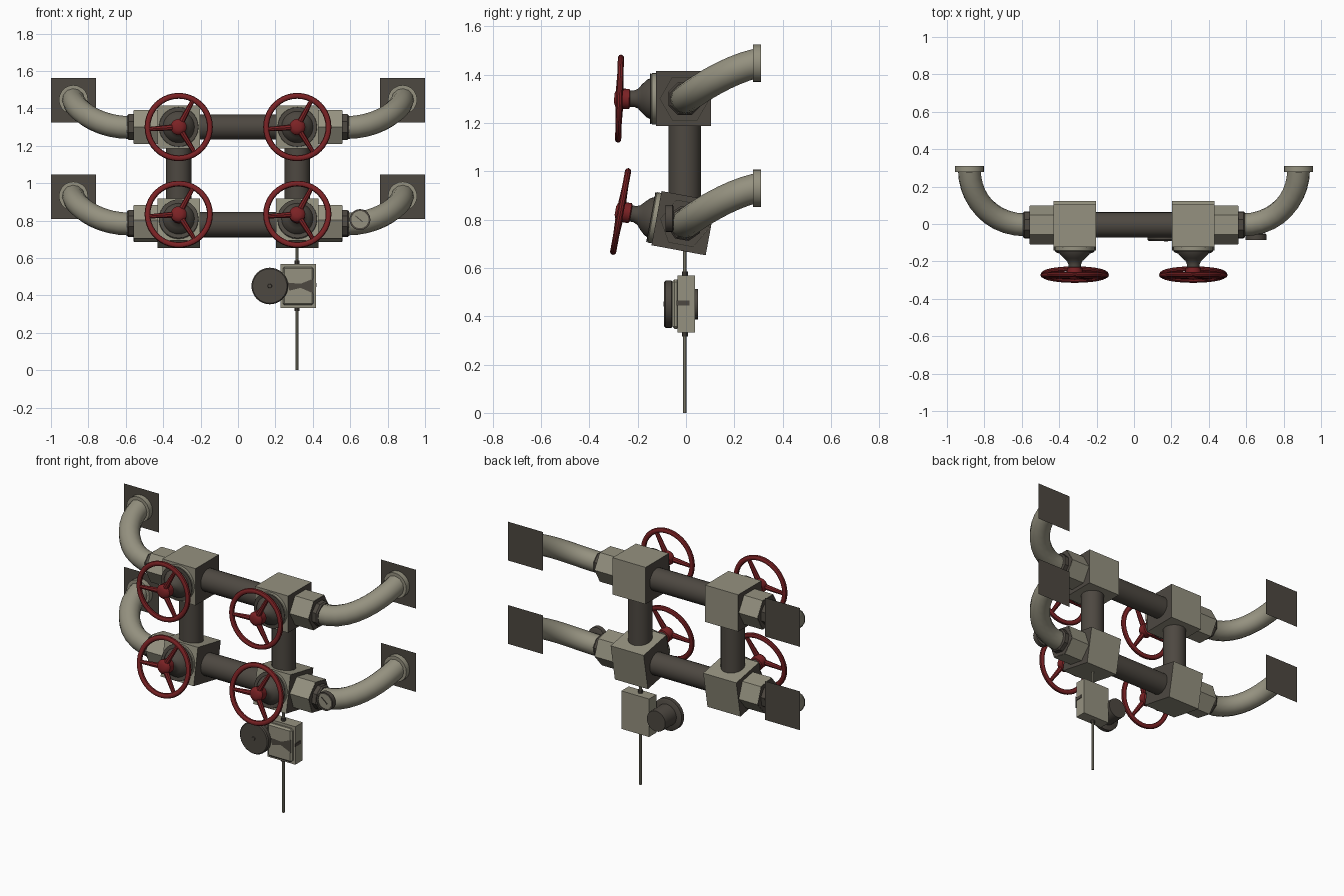
import bpy, bmesh, math
from mathutils import Matrix, Vector

if "Cube" in bpy.data.objects:
    bpy.data.objects.remove(bpy.data.objects["Cube"])

def material(name, rgb):
    m = bpy.data.materials.new(name)
    m.diffuse_color = (*rgb, 1)
    m.use_nodes = True
    m.node_tree.nodes["Principled BSDF"].inputs["Base Color"].default_value = m.diffuse_color
    return m

CREAM = material("cream_grey_paint", (0.30, 0.285, 0.215))
DARK = material("dark_iron", (0.075, 0.065, 0.053))
RED = material("red_paint", (0.20, 0.016, 0.018))

T = Matrix.Translation
def R(deg, axis):
    return Matrix.Rotation(math.radians(deg), 4, axis)
FRONT = R(90, 'X')          # turns local z towards the front (-y)

def finish(bm, name, mats, smooth=True, rule=None):
    bmesh.ops.recalc_face_normals(bm, faces=bm.faces)
    if rule:
        for f in bm.faces:
            f.material_index = rule(f)
    me = bpy.data.meshes.new(name)
    bm.to_mesh(me)
    bm.free()
    ob = bpy.data.objects.new(name, me)
    bpy.context.collection.objects.link(ob)
    for m in mats:
        me.materials.append(m)
    if smooth:
        bpy.ops.object.select_all(action='DESELECT')
        ob.select_set(True)
        bpy.context.view_layer.objects.active = ob
        bpy.ops.object.shade_smooth_by_angle(angle=math.radians(35))
    return ob

def lathe(name, profile, mat, matrix, segs=24, phase=0, closed=False, smooth=True):
    """Spin (radius, height) points around local z; closed gives a ring."""
    bm = bmesh.new()
    rings = []
    for r, h in profile:
        rings.append([bm.verts.new((r * math.cos(a), r * math.sin(a), h)) for a in
                      (math.radians(phase) + 2 * math.pi * i / segs for i in range(segs))])
    pairs = list(zip(rings, rings[1:])) + ([(rings[-1], rings[0])] if closed else [])
    for a, b in pairs:
        for i in range(segs):
            j = (i + 1) % segs
            bm.faces.new((a[i], a[j], b[j], b[i]))
    if not closed:
        bm.faces.new(rings[0][::-1])
        bm.faces.new(rings[-1])
    bm.transform(matrix)
    return finish(bm, name, [mat], smooth)

def box(name, size, mats, matrix, bevel=0, rule=None):
    bm = bmesh.new()
    bmesh.ops.create_cube(bm, size=1, matrix=Matrix.Diagonal((*size, 1)))
    if bevel:
        bmesh.ops.bevel(bm, geom=bm.edges[:], offset=bevel, segments=1, affect='EDGES')
    if rule:
        bm.normal_update()
        for f in bm.faces:
            f.material_index = rule(f)
    bm.transform(matrix)
    return finish(bm, name, mats, smooth=False)

def plate(name, pts, mat):
    bm = bmesh.new()
    bm.faces.new([bm.verts.new(p) for p in pts])
    return finish(bm, name, [mat], smooth=False)

def elbow(name, p, radius, mat):
    cu = bpy.data.curves.new(name, 'CURVE')
    cu.dimensions = '3D'
    cu.bevel_depth, cu.bevel_resolution, cu.resolution_u = radius, 4, 10
    sp = cu.splines.new('BEZIER')
    sp.bezier_points.add(1)
    a, b = sp.bezier_points
    for q in (a, b):
        q.handle_left_type = q.handle_right_type = 'FREE'
    a.co, a.handle_right = p[0], p[1]
    b.co, b.handle_left = p[3], p[2]
    a.handle_left = 2 * Vector(p[0]) - Vector(p[1])
    b.handle_right = 2 * Vector(p[3]) - Vector(p[2])
    cu.materials.append(mat)
    ob = bpy.data.objects.new(name, cu)
    bpy.context.collection.objects.link(ob)

YC, XV = -0.005, 0.317

def valve(tag, s, zc, tilt, wheel_tilt):
    base = T((s * XV, YC, zc)) @ R(-tilt, 'X')
    # valve body: dark side faces, cream elsewhere
    box(tag + "_valve_body", (0.226, 0.228, 0.228), [CREAM, DARK], base @ T((0, -0.005, 0)),
        rule=lambda f: int(abs(f.normal.x) > 0.9))
    # bonnet flange, dark cover and necked bonnet
    lathe(tag + "_bonnet_flange", [(0.106, 0.118), (0.106, 0.136), (0.1, 0.141)], CREAM, base @ FRONT, 28)
    lathe(tag + "_bonnet", [(0.105, 0.139), (0.105, 0.143), (0.084, 0.143), (0.078, 0.157), (0.058, 0.178),
                            (0.041, 0.193), (0.034, 0.21), (0.034, 0.228)], DARK, base @ FRONT, 28)
    # handwheel: rim, hub, three spokes
    wheel = base @ T((0, -0.27, 0)) @ R(-wheel_tilt, 'X') @ FRONT
    tube = [(0.167 + 0.0155 * math.cos(a), 0.0135 * math.sin(a))
            for a in (2 * math.pi * i / 10 for i in range(10))]
    lathe(tag + "_handwheel_rim", tube, RED, wheel, 40, closed=True)
    lathe(tag + "_handwheel_hub", [(0.032, -0.045), (0.042, -0.04), (0.042, -0.012), (0.043, 0.004),
                                   (0.034, 0.016), (0.018, 0.022)], RED, wheel, 20)
    for ang in (184, 62, -58):
        lathe(tag + "_handwheel_spoke", [(0.017, 0.02), (0.014, 0.09), (0.011, 0.165)], RED,
              wheel @ R(ang, 'Z') @ R(90, 'Y'), 8)
    # hexagonal union and dark nut on the outer side
    side = base @ T((0, 0, 0)) @ R(90 * s, 'Y')
    lathe(tag + "_hex_union", [(0.104, 0.11), (0.104, 0.24)], CREAM, side, 6, 30, smooth=False)
    lathe(tag + "_hex_union_end", [(0.102, 0.239), (0.102, 0.242)], DARK, side, 6, 30, smooth=False)
    lathe(tag + "_union_nut", [(0.074, 0.24), (0.074, 0.268), (0.066, 0.277)], DARK, side, 8, 22.5, smooth=False)
    # bent pipe, wall flange and wall plate
    x, zf = s * 0.88, zc + 0.146
    elbow(tag + "_bent_pipe", [(s * 0.575, YC, zc - 0.003), (s * 0.77, YC, zc - 0.003),
                               (x, 0.14, zc + 0.11), (x, 0.29, zf)], 0.061, CREAM)
    lathe(tag + "_wall_flange", [(0.078, -0.31), (0.078, -0.278)], CREAM, T((x, 0, zf)) @ FRONT, 20)
    zp = zc + 0.143
    plate(tag + "_wall_plate", [(x + dx * 0.12, 0.311, zp + dz * 0.12)
                                for dx, dz in ((-1, -1), (1, -1), (1, 1), (-1, 1))], DARK)

for s, side in ((-1, "left"), (1, "right")):
    valve("upper_" + side, s, 1.30, 0, 2)
    valve("lower_" + side, s, 0.784, 10.5, 0)
    # vertical connecting pipes
    lathe(side + "_vertical_pipe", [(0.068, 0.80), (0.068, 1.28)], DARK, T((s * XV, YC, 0)), 24)

# horizontal connecting pipes
for tag, z in (("upper", 1.30), ("lower", 0.778)):
    lathe(tag + "_cross_pipe", [(0.068, -0.3), (0.068, 0.3)], DARK, T((0, YC, z)) @ R(90, 'Y'), 24)

# pressure gauge on the lower right pipe
g = T((0.652, 0, 0.805)) @ FRONT
lathe("gauge_stem", [(0.016, 0.0), (0.016, 0.06)], DARK, g, 10)
lathe("gauge_case", [(0.05, 0.052), (0.056, 0.056), (0.056, 0.085), (0.046, 0.085), (0.046, 0.079)], DARK, g, 24)
lathe("gauge_dial", [(0.046, 0.078), (0.046, 0.081)], CREAM, g, 24)
box("gauge_needle", (0.05, 0.005, 0.003), [DARK], g @ R(-40, 'Z') @ T((-0.006, 0, 0.082)))

# conduit running from the floor to the valve, with couplings
XB, ZB = 0.322, 0.45
lathe("floor_conduit", [(0.0085, 0), (0.0085, 0.34)], CREAM, T((0.315, YC, 0)), 10)
lathe("upper_conduit", [(0.0085, 0.56), (0.0085, 0.70)], CREAM, T((0.315, YC, 0)), 10)
for z in (0.316, 0.566):
    lathe("conduit_coupling", [(0.013, z), (0.013, z + 0.02)], DARK, T((0.315, YC, 0)), 10)

# alarm box with front cover
box("alarm_box", (0.19, 0.072, 0.235), [CREAM], T((XB, 0.001, ZB)))
box("alarm_box_cover", (0.165, 0.03, 0.205), [CREAM], T((XB, -0.042, ZB)), bevel=0.01)
# dark bracket bow on the cover and its side strap
plate("cover_bow", [(0.265, -0.058, ZB + 0.018), (0.275, -0.058, ZB - 0.025), (0.335, -0.058, ZB - 0.010),
                    (0.404, -0.058, ZB - 0.04), (0.404, -0.058, ZB + 0.04), (0.335, -0.058, ZB + 0.012)], DARK)
box("side_strap", (0.006, 0.055, 0.02), [DARK], T((0.418, -0.012, ZB + 0.005)))

# alarm bell beside the box: wide front disc and drum behind it
b = T((0.17, 0, ZB)) @ FRONT
lathe("bell_drum", [(0.063, -0.05), (0.066, 0.06)], DARK, b, 24)
lathe("bell_disc", [(0.09, 0.055), (0.098, 0.06), (0.098, 0.084), (0.092, 0.09)], DARK, b, 32)
lathe("bell_cap", [(0.012, 0.089), (0.01, 0.094)], DARK, b, 12)
